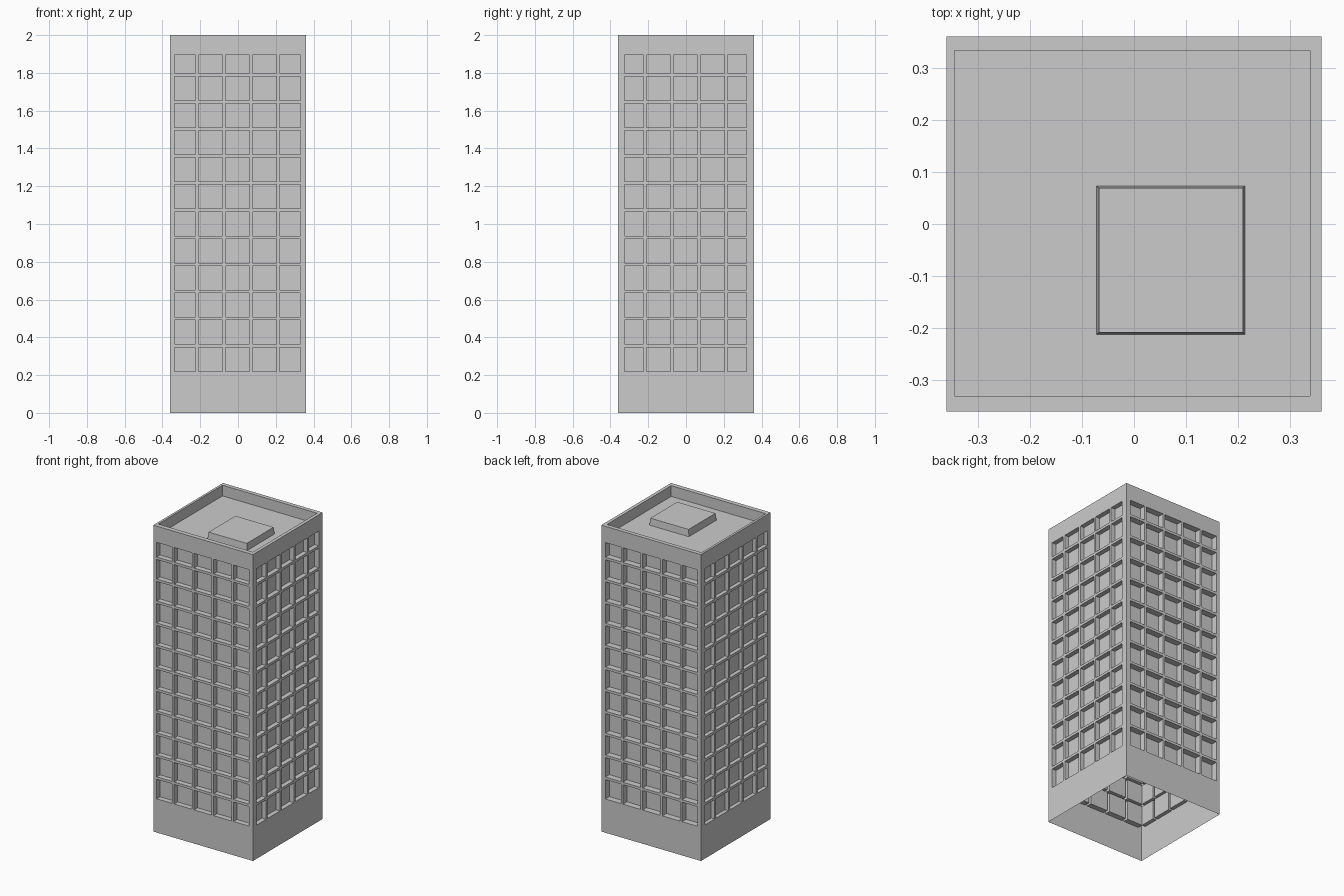
import bpy, bmesh
from mathutils import Vector

if "Cube" in bpy.data.objects:
    bpy.data.objects.remove(bpy.data.objects["Cube"])

H = 0.36            # half width of the tower
TOP, DECK = 2.0, 1.93


def finish(name, bm):
    bmesh.ops.remove_doubles(bm, verts=bm.verts, dist=1e-5)
    bmesh.ops.recalc_face_normals(bm, faces=bm.faces)
    mesh = bpy.data.meshes.new(name)
    bm.to_mesh(mesh)
    bm.free()
    obj = bpy.data.objects.new(name, mesh)
    bpy.context.collection.objects.link(obj)
    return obj


def face(bm, points):
    bm.faces.new([bm.verts.new(p) for p in points])


def rect(x0, x1, y0, y1, z):
    return [Vector(p) for p in ((x0, y0, z), (x1, y0, z), (x1, y1, z), (x0, y1, z))]


def bridge(bm, low, high):
    for i in range(4):
        j = (i + 1) % 4
        face(bm, (low[i], low[j], high[j], high[i]))


def window_spans(lo, hi):
    # five columns at equal pitch, the outer two narrower
    starts = [-0.351 + 0.1425 * i for i in range(5)]
    spans = [(s, s + 0.127) for s in starts]
    spans[0] = (lo, spans[0][1])
    spans[4] = (spans[4][0], hi)
    return spans


def cells(spans, start, end):
    # alternate wall strips and window strips
    out, at = [], start
    for a, b in spans:
        out += [(at, a, False), (a, b, True)]
        at = b
    return out + [(at, end, False)]


rows = [(0.22 + 0.1435 * k, 0.347 + 0.1435 * k) for k in range(12)]
rows[11] = (rows[11][0], 1.894)


def wall(bm, cols, depth, place):
    for u0, u1, uw in cells(cols, -H, H):
        for z0, z1, zw in cells(rows, 0, TOP):
            corners = [(u0, z0), (u1, z0), (u1, z1), (u0, z1)]
            outer = [place(u, 0, z) for u, z in corners]
            if uw and zw:
                inner = [place(u, depth, z) for u, z in corners]
                bridge(bm, outer, inner)
                face(bm, inner)
            else:
                face(bm, outer)


# Tower shell: four walls with recessed windows, parapet and roof deck
bm = bmesh.new()
across_x = window_spans(-0.335, 0.33)
across_y = window_spans(-0.325, 0.319)
wall(bm, across_x, 0.035, lambda u, d, z: (u, -H + d, z))
wall(bm, across_x, 0.041, lambda u, d, z: (u, H - d, z))
wall(bm, across_y, 0.030, lambda u, d, z: (H - d, u, z))
wall(bm, across_y, 0.025, lambda u, d, z: (-H + d, u, z))
rim = rect(-H, H, -H, H, TOP)
lip = rect(-0.345, 0.338, -0.33, 0.333, TOP)
deck = rect(-0.345, 0.338, -0.33, 0.333, DECK)
bridge(bm, rim, lip)
bridge(bm, lip, deck)
face(bm, deck)
finish("tower_shell", bm)

# Rooftop plant room with slightly tapered sides
bm = bmesh.new()
base = rect(-0.072, 0.213, -0.212, 0.073, DECK)
cap = rect(-0.067, 0.209, -0.208, 0.069, 1.975)
bridge(bm, base, cap)
face(bm, cap)
finish("roof_plant_room", bm)
